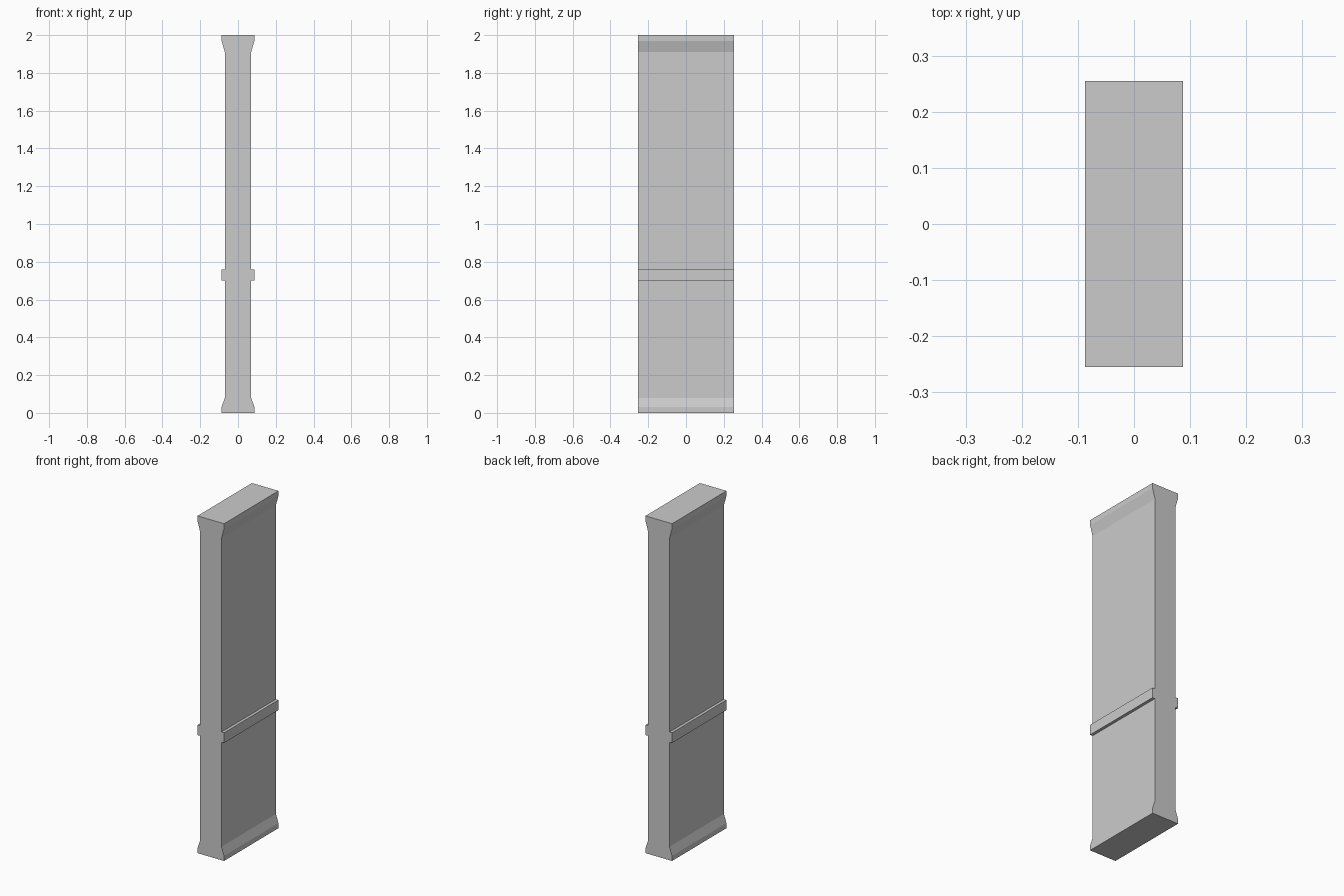
import bpy
import bmesh

if "Cube" in bpy.data.objects:
    bpy.data.objects.remove(bpy.data.objects["Cube"])

grey = bpy.data.materials.new("light grey")
grey.diffuse_color = (0.6, 0.6, 0.6, 1.0)
grey.use_nodes = True
grey.node_tree.nodes["Principled BSDF"].inputs["Base Color"].default_value = grey.diffuse_color

DEPTH = 0.255  # half depth along y

# Right half of the cross-section (x, z): flared foot, middle band, flared cap
half = [(0.087, 0.0), (0.087, 0.03), (0.07, 0.08),
        (0.07, 0.70), (0.087, 0.70), (0.087, 0.76), (0.07, 0.76),
        (0.07, 1.91), (0.087, 1.97), (0.087, 2.0)]
outline = half + [(-x, z) for x, z in reversed(half)]

# Slab: the mirrored outline extruded from front to back
bm = bmesh.new()
front = bm.faces.new([bm.verts.new((x, -DEPTH, z)) for x, z in outline])
result = bmesh.ops.extrude_face_region(bm, geom=[front], use_keep_orig=True)
moved = [v for v in result["geom"] if isinstance(v, bmesh.types.BMVert)]
bmesh.ops.translate(bm, verts=moved, vec=(0, 2 * DEPTH, 0))
bmesh.ops.recalc_face_normals(bm, faces=bm.faces)

mesh = bpy.data.meshes.new("wall_panel")
bm.to_mesh(mesh)
bm.free()
mesh.materials.append(grey)
panel = bpy.data.objects.new("wall_panel", mesh)
bpy.context.collection.objects.link(panel)
